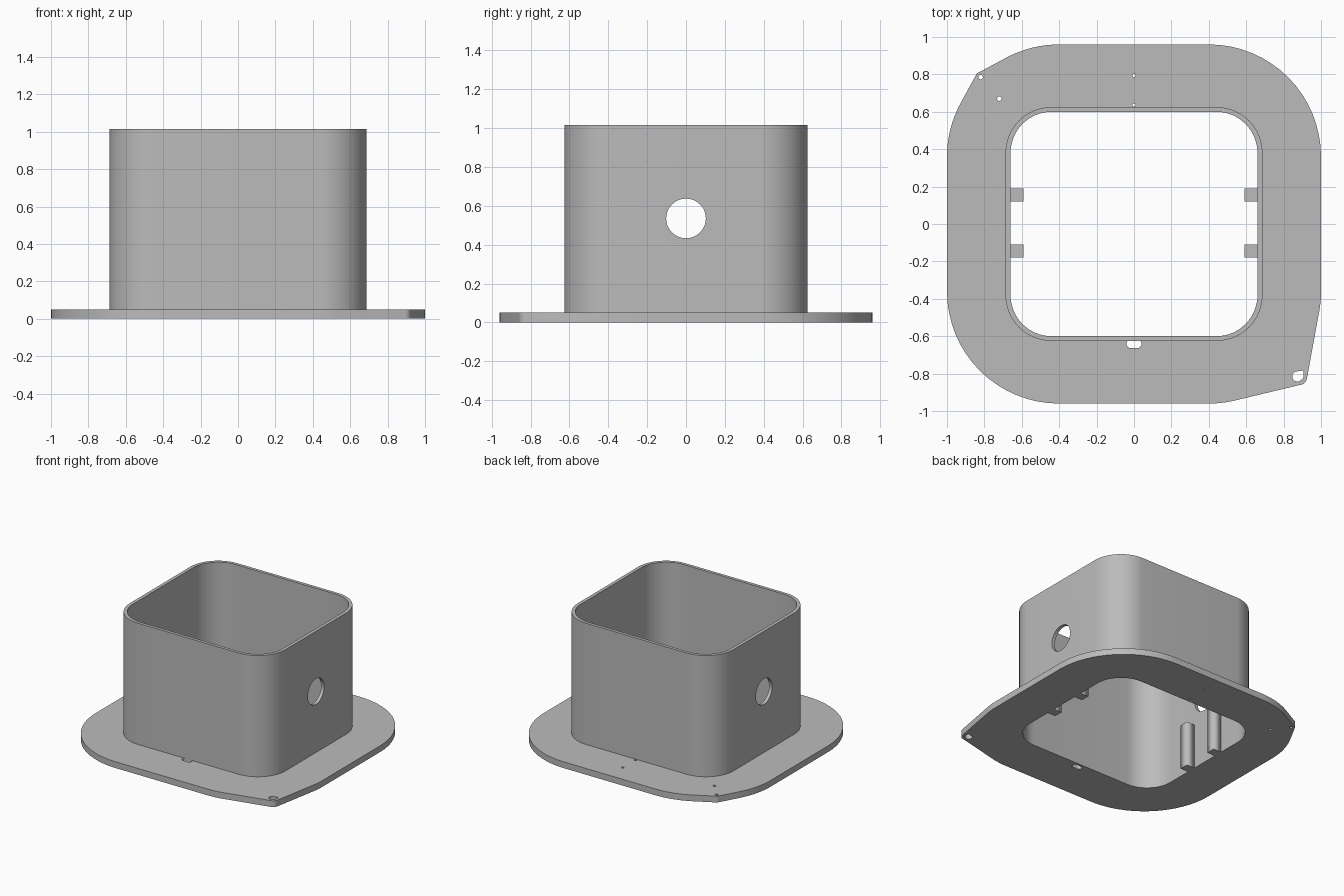
import bpy, bmesh
from math import sin, cos, pi, hypot, atan2, acos, radians

cube = bpy.data.objects.get("Cube")
if cube:
    bpy.data.objects.remove(cube, do_unlink=True)

grey = bpy.data.materials.new("plain_grey")
grey.use_nodes = True
GREY = (0.5, 0.5, 0.5, 1)
grey.diffuse_color = GREY
grey.node_tree.nodes["Principled BSDF"].inputs["Base Color"].default_value = GREY


def arc(cx, cy, r, a0, a1, n=16):
    """Points along an arc, angles in degrees."""
    angles = [radians(a0 + (a1 - a0) * i / n) for i in range(n + 1)]
    return [(cx + r * cos(a), cy + r * sin(a)) for a in angles]


def circle(cx, cy, r, n=24):
    return arc(cx, cy, r, 0, 360, n)[:-1]


def rounded_rect(hx, hy, r):
    pts = []
    for i, (sx, sy) in enumerate([(1, 1), (-1, 1), (-1, -1), (1, -1)]):
        pts += arc(sx * (hx - r), sy * (hy - r), r, 90 * i, 90 * i + 90)
    return pts


def tipped_corner(cx, cy, r, tx, ty, tr):
    """Quarter corner stretched tangentially to a smaller tip circle."""
    mid = atan2(ty - cy, tx - cx)
    spread = acos((r - tr) / hypot(tx - cx, ty - cy))
    m, s = mid * 180 / pi, spread * 180 / pi
    start = round((m - 45) / 90) * 90
    tip = arc(tx, ty, tr, m - s, m + s, 8) if tr else [(tx, ty)]
    return arc(cx, cy, r, start, m - s, 8) + tip + arc(cx, cy, r, m + s, start + 90, 8)


def slab(name, loops, z0, z1):
    """Extrude an outline, with any inner loops left open as holes."""
    curve = bpy.data.curves.new(name, "CURVE")
    curve.dimensions = "2D"
    curve.fill_mode = "BOTH"
    curve.extrude = (z1 - z0) / 2
    for loop in loops:
        spline = curve.splines.new("POLY")
        spline.points.add(len(loop) - 1)
        for point, (x, y) in zip(spline.points, loop):
            point.co = (x, y, 0, 1)
        spline.use_cyclic_u = True
    temp = bpy.data.objects.new(name + "_outline", curve)
    bpy.context.collection.objects.link(temp)
    graph = bpy.context.evaluated_depsgraph_get()
    mesh = bpy.data.meshes.new_from_object(temp.evaluated_get(graph))
    bpy.data.objects.remove(temp, do_unlink=True)
    bm = bmesh.new()
    bm.from_mesh(mesh)
    bmesh.ops.remove_doubles(bm, verts=bm.verts, dist=0.0002)
    bmesh.ops.translate(bm, verts=bm.verts, vec=(0, 0, (z0 + z1) / 2))
    bmesh.ops.recalc_face_normals(bm, faces=bm.faces)
    bm.to_mesh(mesh)
    bm.free()
    mesh.materials.clear()
    mesh.materials.append(grey)
    obj = bpy.data.objects.new(name, mesh)
    bpy.context.collection.objects.link(obj)
    return obj


def smooth(obj):
    bpy.ops.object.select_all(action="DESELECT")
    obj.select_set(True)
    bpy.context.view_layer.objects.active = obj
    bpy.ops.object.shade_smooth_by_angle(angle=radians(25))


THICK, TOP = 0.05, 1.015
opening = rounded_rect(0.66, 0.6, 0.22)

# Base flange: two round corners, one pointed corner, one lug corner
outline = (arc(0.4, 0.36, 0.6, 0, 90)
           + tipped_corner(-0.4, 0.36, 0.6, -0.84, 0.805, 0)
           + arc(-0.4, -0.36, 0.6, 180, 270)
           + tipped_corner(0.4, -0.36, 0.6, 0.885, -0.82, 0.04))

# Small through holes: pins, front slot and lug hole
pins = [circle(0, 0.795, 0.009), circle(0, 0.636, 0.009),
        circle(-0.72, 0.67, 0.012), circle(-0.82, 0.785, 0.012)]
slot = arc(0.018, -0.641, 0.022, -90, 90) + arc(-0.018, -0.641, 0.022, 90, 270)
lug_hole = arc(0.873, -0.815, 0.027, 90, 300) + [(0.905, -0.825), (0.905, -0.783)]
smooth(slab("base_flange", [outline, opening, slot, lug_hole] + pins, 0, THICK))

# Upright sleeve with a round port through both side walls
sleeve = slab("sleeve_wall", [rounded_rect(0.687, 0.625, 0.245), opening], THICK, TOP)
cutter = slab("port_cutter", [circle(0, 0, 0.102, 48)], -1, 1)
cutter.rotation_euler.y = pi / 2
cutter.location.z = 0.535
cutter.hide_render = True
cut = sleeve.modifiers.new("side_ports", "BOOLEAN")
cut.operation = "DIFFERENCE"
cut.solver = "EXACT"
cut.object = cutter
bpy.context.view_layer.objects.active = sleeve
bpy.ops.object.modifier_apply(modifier=cut.name)
bpy.data.objects.remove(cutter, do_unlink=True)
smooth(sleeve)

# Guide ribs flanking the ports on the inner side walls
for side, sx in (("left", 1), ("right", -1)):
    for place, y in (("back", 0.155), ("front", -0.145)):
        x0, x1 = sorted((sx * 0.59, sx * 0.665))
        rib = [(x0, y - 0.035), (x1, y - 0.035), (x1, y + 0.035), (x0, y + 0.035)]
        slab(f"{side}_{place}_rib", [rib], 0.0, 0.36)
